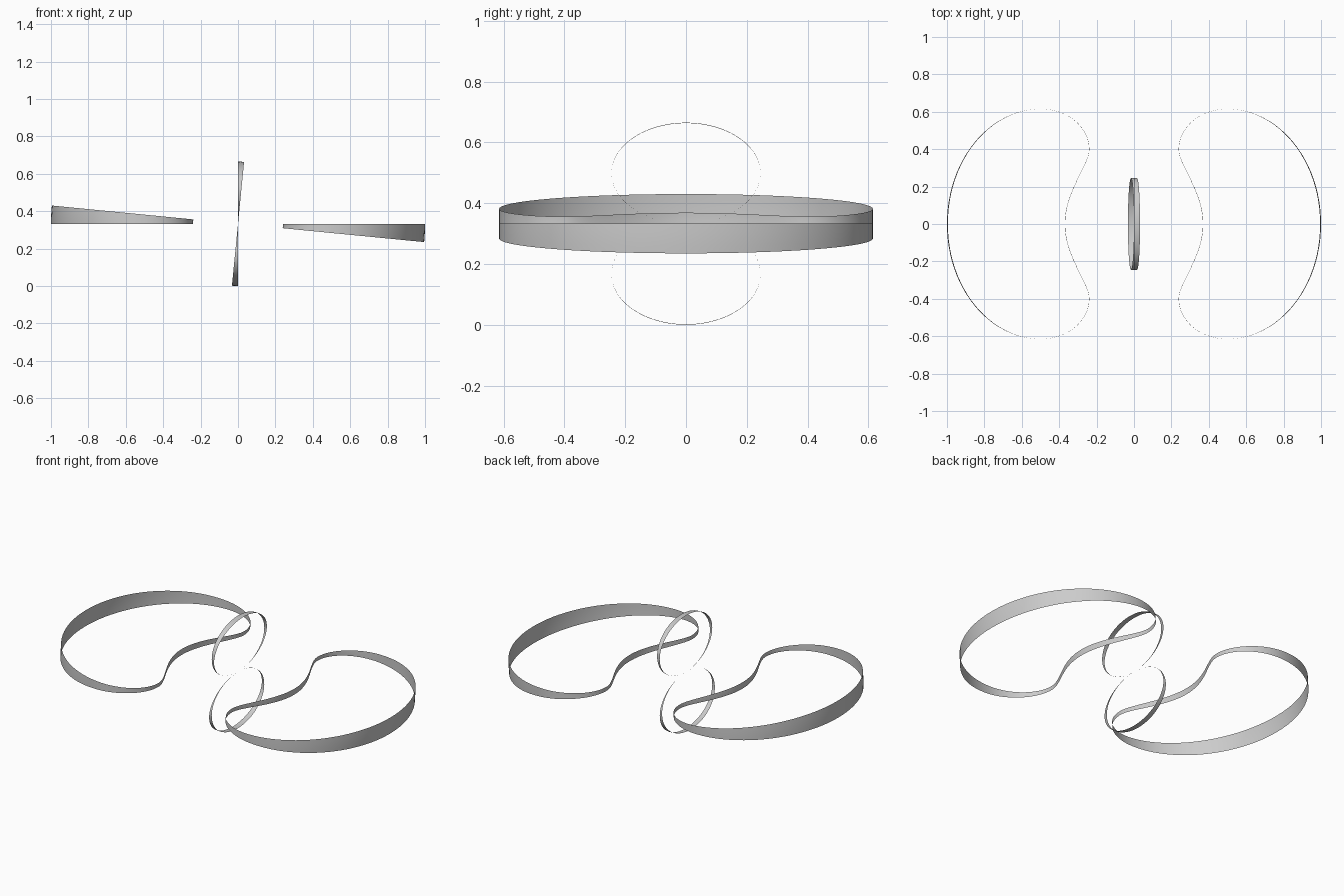
import bpy, math
from mathutils import Vector, Matrix
from mathutils.geometry import interpolate_bezier

if "Cube" in bpy.data.objects:
    bpy.data.objects.remove(bpy.data.objects["Cube"])

CENTRE = Vector((0, 0, 0.3325))
SWEEP = math.radians(5.6)   # ribbons are outlines swept about the y axis
STEPS = 4

grey = bpy.data.materials.new("light_grey")
grey.diffuse_color = (0.6, 0.6, 0.6, 1)
grey.use_nodes = True
grey.node_tree.nodes["Principled BSDF"].inputs["Base Color"].default_value = grey.diffuse_color


def kidney_outline():
    # Half outline as bezier spans, then mirrored in y
    spans = [
        ((1, 0), (1, 0.34), (0.776, 0.615), (0.5, 0.615)),
        ((0.5, 0.615), (0.36, 0.615), (0.24, 0.52), (0.24, 0.4)),
        ((0.24, 0.4), (0.24, 0.31), (0.37, 0.18), (0.37, 0)),
    ]
    half = []
    for s in spans:
        pts = interpolate_bezier(*[Vector((x, y, 0)) for x, y in s], 25)
        half += [p.to_3d() for p in pts[:-1]]
    half.append(Vector((0.37, 0, 0)))
    return half + [Vector((p.x, -p.y, 0)) for p in reversed(half[1:-1])]


def oval_outline(n=96):
    # Upright oval in the yz plane that just touches the centre
    return [Vector((0, 0.245 * math.sin(2 * math.pi * i / n),
                    0.1665 - 0.166 * math.cos(2 * math.pi * i / n)))
            for i in range(n)]


def ribbon(name, outline):
    n = len(outline)
    verts, faces = [], []
    for k in range(STEPS + 1):
        rot = Matrix.Rotation(SWEEP * k / STEPS, 3, 'Y')
        verts += [rot @ p + CENTRE for p in outline]
    for k in range(STEPS):
        for i in range(n):
            j = (i + 1) % n
            faces.append((k * n + i, k * n + j, (k + 1) * n + j, (k + 1) * n + i))
    mesh = bpy.data.meshes.new(name)
    mesh.from_pydata(verts, [], faces)
    mesh.materials.append(grey)
    mesh.shade_smooth()
    ob = bpy.data.objects.new(name, mesh)
    bpy.context.collection.objects.link(ob)


# Each ribbon and its half-turn partner
half_turn = Matrix.Rotation(math.pi, 3, 'Y')
for names, outline in ((("right_kidney_band", "left_kidney_band"), kidney_outline()),
                       (("upper_oval_band", "lower_oval_band"), oval_outline())):
    ribbon(names[0], outline)
    ribbon(names[1], [half_turn @ p for p in outline])
